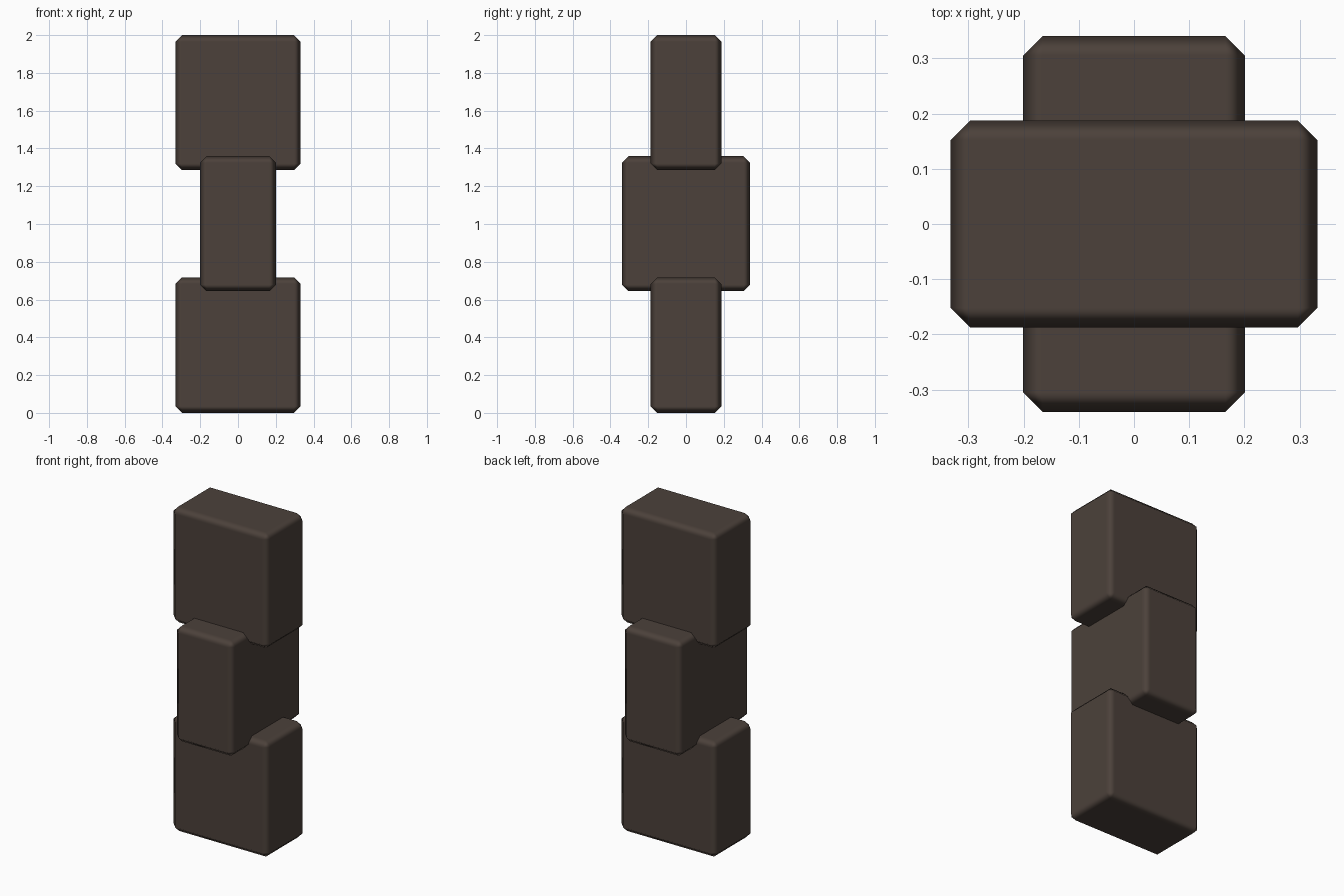
import bpy

cube = bpy.data.objects.get("Cube")
if cube:
    bpy.data.objects.remove(cube, do_unlink=True)

# One dark brown material for every link
COLOUR = (0.072, 0.053, 0.043, 1.0)
brown = bpy.data.materials.new("dark_brown")
brown.use_nodes = True
brown.diffuse_color = COLOUR
brown.node_tree.nodes["Principled BSDF"].inputs["Base Color"].default_value = COLOUR


def link_block(name, width, depth, bottom, top):
    """Chamfered block whose bevels blend softly into flat faces."""
    bpy.ops.mesh.primitive_cube_add(size=1, location=(0, 0, (bottom + top) / 2))
    block = bpy.context.object
    block.name = name
    block.scale = (width, depth, top - bottom)
    bpy.ops.object.transform_apply(location=False, rotation=False, scale=True)
    block.data.materials.append(brown)
    bpy.ops.object.shade_smooth()
    bevel = block.modifiers.new("chamfer", "BEVEL")
    bevel.width = 0.035
    bevel.segments = 1
    bevel.harden_normals = True
    return block


# Wide links at both ends, with a turned link between them
link_block("lower_link", 0.664, 0.374, 0.0, 0.718)
link_block("middle_link", 0.402, 0.68, 0.644, 1.359)
link_block("upper_link", 0.664, 0.374, 1.285, 2.0)
